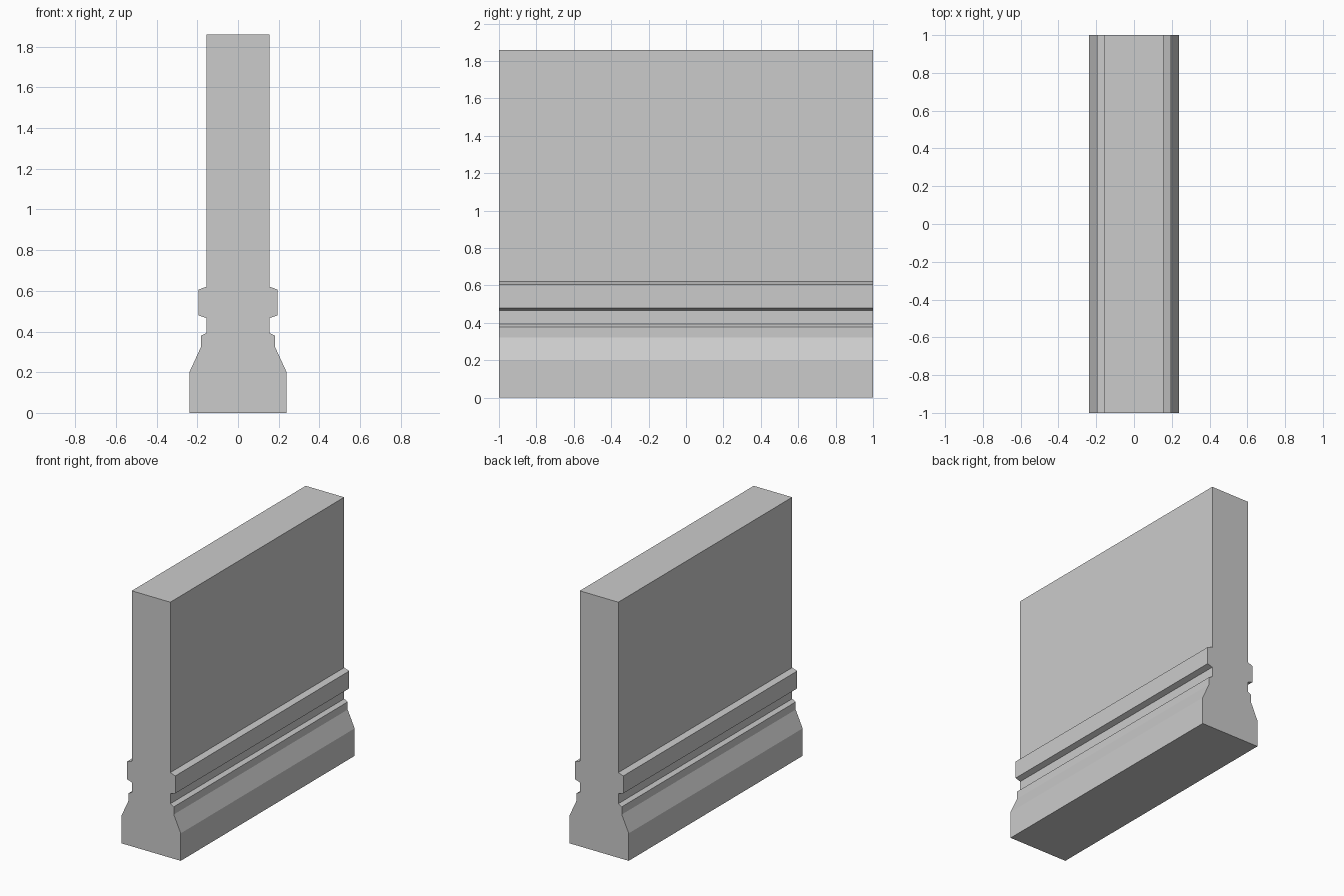
import bpy
import bmesh

if "Cube" in bpy.data.objects:
    bpy.data.objects.remove(bpy.data.objects["Cube"])

# Right half of the wall cross-section, bottom to top: (x, z)
HALF = [
    (0.239, 0.0), (0.239, 0.2),        # plinth
    (0.183, 0.322), (0.183, 0.378),    # sloped shoulder and lip
    (0.155, 0.393), (0.155, 0.466),    # groove
    (0.195, 0.479), (0.195, 0.606),    # raised band
    (0.155, 0.62), (0.155, 1.86),      # wall slab
]


def extrude_profile(name, half, y0, y1):
    """Mirror a half profile across x = 0 and extrude it along y."""
    outline = half + [(-x, z) for x, z in reversed(half)]
    bm = bmesh.new()
    face = bm.faces.new([bm.verts.new((x, y0, z)) for x, z in outline])
    result = bmesh.ops.extrude_face_region(bm, geom=[face], use_keep_orig=True)
    verts = [v for v in result["geom"] if isinstance(v, bmesh.types.BMVert)]
    bmesh.ops.translate(bm, verts=verts, vec=(0, y1 - y0, 0))
    bmesh.ops.recalc_face_normals(bm, faces=bm.faces)
    mesh = bpy.data.meshes.new(name)
    bm.to_mesh(mesh)
    bm.free()
    obj = bpy.data.objects.new(name, mesh)
    bpy.context.collection.objects.link(obj)
    return obj


# Straight wall segment with moulded base
extrude_profile("moulded_wall", HALF, -1.0, 1.0)
